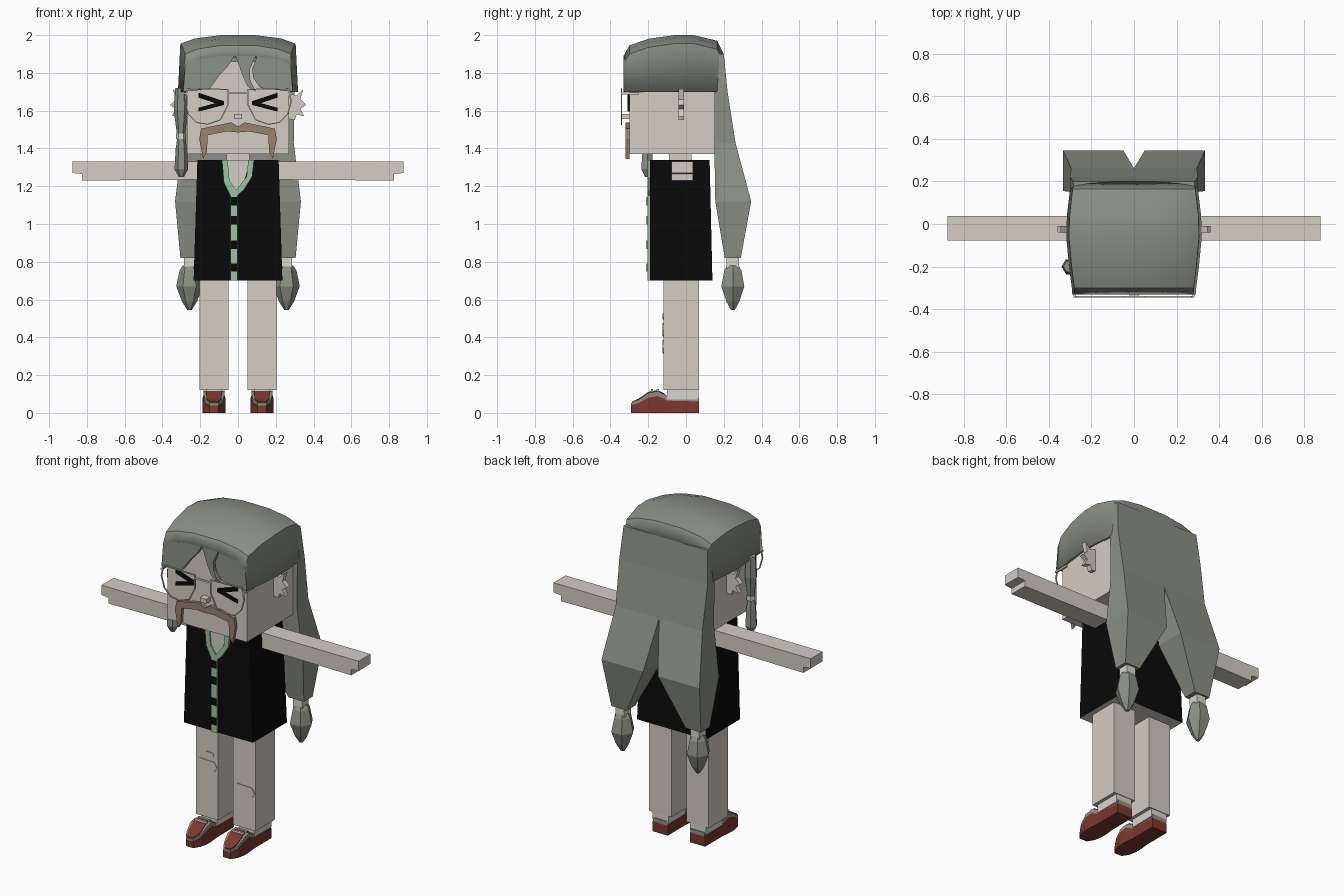
import bpy, bmesh, math
from mathutils import Vector

cube = bpy.data.objects.get("Cube")
if cube:
    bpy.data.objects.remove(cube, do_unlink=True)


def material(name, r, g, b):
    m = bpy.data.materials.new(name)
    m.use_nodes = True
    m.diffuse_color = (r, g, b, 1)
    node = next(n for n in m.node_tree.nodes if n.type == 'BSDF_PRINCIPLED')
    node.inputs["Base Color"].default_value = (r, g, b, 1)
    return m


SKIN = material("pale_skin", .66, .61, .55)
HAIR = material("grey_green_hair", .26, .283, .242)
BLACK = material("black", .003, .003, .003)
GREEN = material("green_trim", .30, .58, .33)
BROWN = material("brown_moustache", .33, .216, .15)
RED = material("red_shoe", .205, .038, .027)
WHITE = material("off_white", .68, .67, .62)


def build(name, bm, *mats):
    bmesh.ops.recalc_face_normals(bm, faces=bm.faces)
    me = bpy.data.meshes.new(name)
    bm.to_mesh(me)
    bm.free()
    for m in mats:
        me.materials.append(m)
    ob = bpy.data.objects.new(name, me)
    bpy.context.collection.objects.link(ob)
    return ob


def loft(name, rings, *mats, closed=True, caps=True):
    """Skin a list of equal-length point rings."""
    bm = bmesh.new()
    rows = [[bm.verts.new(p) for p in ring] for ring in rings]
    n = len(rows[0])
    for a, b in zip(rows, rows[1:]):
        for i in range(n if closed else n - 1):
            j = (i + 1) % n
            bm.faces.new((a[i], a[j], b[j], b[i]))
    if caps:
        bm.faces.new(rows[0])
        bm.faces.new(rows[-1])
    return build(name, bm, *mats)


def rect(x0, x1, y0, y1, z):
    return [(x0, y0, z), (x1, y0, z), (x1, y1, z), (x0, y1, z)]


def box(name, x, y, z, mat):
    return loft(name, [rect(*x, *y, h) for h in z], mat)


def plate(name, pts, y0, y1, mat):
    """Extrude an x-z outline from y0 to y1."""
    return loft(name, [[(x, y, z) for x, z in pts] for y in (y0, y1)], mat)


def spindle(name, x, y, rings, mat, sides=6):
    """Stack polygon rings given as (z, radius)."""
    turn = [2 * math.pi * i / sides for i in range(sides)]
    return loft(name, [[(x + r * math.cos(a), y + r * math.sin(a), z) for a in turn]
                       for z, r in rings], mat)


def flip(pts, s):
    return [(s * x, z) for x, z in pts]


# Head, neck and nose
box("head", (-.27, .27), (-.30, .15), (1.37, 1.86), SKIN)
box("neck", (-.06, .06), (-.09, .03), (1.30, 1.38), SKIN)
box("nose", (-.022, .022), (-.34, -.30), (1.555, 1.582), SKIN)

# Vest with a pale underside
vest = loft("vest", [rect(-.235, .235, -.19, .14, .70),
                     rect(-.215, .215, -.19, .125, 1.34)], BLACK, SKIN)
for f in vest.data.polygons:
    f.material_index = int(f.normal.z < -.9)

# Neckline, trim and buttons
plate("chest", [(-.065, 1.34), (.065, 1.34), (.03, 1.22), (-.01, 1.17), (-.05, 1.22)],
      -.195, -.187, SKIN)
plate("collar_right", [(-.085, 1.34), (-.055, 1.34), (-.045, 1.23), (-.01, 1.18),
                       (-.015, 1.14), (-.04, 1.15), (-.075, 1.22)], -.203, -.187, GREEN)
plate("collar_left", [(.085, 1.34), (.055, 1.34), (.045, 1.25), (-.01, 1.18),
                      (-.015, 1.14), (.03, 1.18), (.075, 1.25)], -.203, -.187, GREEN)
box("placket", (-.04, -.002), (-.203, -.187), (.70, 1.15), GREEN)
for i, z in enumerate((1.12, 1.02, .89, .77)):
    box(f"button_{i}", (-.037, -.005), (-.208, -.2), (z - .022, z + .022), BLACK)

# Moustache
half = [(0, 1.515), (.035, 1.538), (.195, 1.505), (.205, 1.45), (.185, 1.345),
        (.165, 1.38), (.16, 1.47), (.06, 1.49), (0, 1.485)]
plate("moustache", half + flip(half[-2:0:-1], -1), -.32, -.30, BROWN)

for s, side in ((-1, "right"), (1, "left")):
    # Squinting eyes
    plate("eye_" + side, flip([(.21, 1.695), (.075, 1.65), (.075, 1.63), (.21, 1.595),
                               (.21, 1.615), (.12, 1.64), (.21, 1.67)], s), -.309, -.30, BLACK)

    # Glasses rims and temples
    lens = [Vector(p) for p in ((.05, 1.715), (.27, 1.72), (.285, 1.65), (.265, 1.58),
                                (.22, 1.535), (.16, 1.525), (.09, 1.55), (.05, 1.63))]
    mid = sum(lens, Vector((0, 0))) / len(lens)
    inner = [mid + (p - mid) * .94 for p in lens]
    section = [(lens, -.345), (inner, -.345), (inner, -.338), (lens, -.338), (lens, -.345)]
    rim = loft("glasses_rim_" + side, [[(s * p.x, y, p.y) for p in pts] for pts, y in section],
               WHITE, caps=False)
    box("glasses_temple_" + side, (s * .285, s * .275), (-.345, -.25), (1.685, 1.695), WHITE)

    # Jagged ears
    plate("ear_" + side, flip([(.25, 1.70), (.31, 1.68), (.345, 1.715), (.33, 1.66), (.36, 1.63),
                               (.33, 1.61), (.35, 1.57), (.31, 1.58), (.30, 1.55), (.25, 1.56)], s),
          -.04, -.01, SKIN)

    # Arm, with a notch below the fingertips
    plate("arm_" + side, flip([(.20, 1.33), (.875, 1.33), (.875, 1.27), (.825, 1.265),
                               (.825, 1.23), (.20, 1.235)], s), -.078, .038, SKIN)

    # Leg and sock
    c = s * .127
    box("leg_" + side, (c - .076, c + .076), (-.12, .07), (.12, .72), SKIN)
    box("sock_" + side, (c - .055, c + .055), (-.10, .066), (.07, .122), WHITE)

    # Shoe: cross-sections from heel to toe as (y, width, sole top, upper top)
    shape = [(.07, .052, .06, .085), (-.10, .052, .065, .092), (-.15, .058, .09, .115),
             (-.20, .06, .08, .105), (-.25, .05, .052, .07), (-.29, .025, .04, .052)]
    for name, lo, hi, w, mat in (("sole_", None, 2, 1, RED), ("upper_", 2, 3, .94, HAIR)):
        loft(name + side, [[(c - r[1] * w, r[0], r[lo] if lo else 0),
                            (c + r[1] * w, r[0], r[lo] if lo else 0),
                            (c + r[1] * w, r[0], r[hi]), (c - r[1] * w, r[0], r[hi])]
                           for r in shape], mat)
    loft("toe_cap_" + side, [[(c - w, y, z), (c + w, y, z), (c + w, y, z + .008), (c - w, y, z + .008)]
                             for y, w, z in ((-.11, .025, .092), (-.15, .03, .113),
                                             (-.20, .042, .103), (-.25, .038, .068),
                                             (-.285, .02, .052))], RED)
    for y in (-.15, -.18):
        box("lace_" + side, (c - .04, c + .04), (y - .006, y + .006), (.112, .126), WHITE)

    # Long back hair, one half per side, parted at the bottom
    rows = [(1.90, 0, .285, .15, .20), (1.70, 0, .30, .15, .22), (1.43, 0, .295, .15, .262),
            (1.12, .05, .333, .155, .345), (.82, .20, .305, .205, .29)]
    loft("back_hair_" + side, [rect(s * a, s * b, y0, y1, z) for z, a, b, y0, y1 in rows], HAIR)
    box("hair_band_" + side, (s * .225, s * .285), (.215, .28), (.765, .82), WHITE)
    spindle("hair_tail_" + side, s * .257, .248,
            [(.78, .035), (.755, .052), (.67, .07), (.59, .04), (.545, .012)], HAIR)

# Glasses bridge
plate("glasses_bridge", [(-.055, 1.70), (.055, 1.70), (.055, 1.69), (-.055, 1.69)],
      -.345, -.338, WHITE)

# Hair cap: arched sections from front to back as (y, top, half width)
arches = [(-.33, 1.89, .29), (-.30, 1.945, .292), (-.20, 1.98, .305), (-.06, 2.0, .318),
          (.04, 2.0, .315), (.165, 1.97, .30), (.20, 1.90, .288)]
cap = loft("hair_cap", [[(-w, y, 1.70), (-w * .96, y, t - .045), (-w * .72, y, t - .018), (-.09, y, t),
                         (.09, y, t), (w * .72, y, t - .018), (w * .96, y, t - .045), (w, y, 1.70)]
                        for y, t, w in arches], HAIR, closed=False, caps=False)
solid = cap.modifiers.new("thickness", 'SOLIDIFY')
solid.thickness = .02
solid.offset = -1
for f in cap.data.polygons:
    f.use_smooth = True
bpy.context.view_layer.objects.active = cap
cap.select_set(True)
bpy.ops.object.shade_smooth_by_angle(angle=math.radians(25))
cap.select_set(False)

# Fringe locks
plate("fringe_right", [(-.278, 1.845), (-.21, 1.872), (-.09, 1.89), (-.02, 1.89), (-.05, 1.84),
                       (-.10, 1.785), (-.15, 1.715), (-.29, 1.70)], -.33, -.302, HAIR)
plate("fringe_middle", [(-.012, 1.89), (.095, 1.89), (.062, 1.82), (.065, 1.76), (.095, 1.70),
                        (.05, 1.73), (.022, 1.79)], -.33, -.302, HAIR)
plate("fringe_left", [(.10, 1.888), (.21, 1.872), (.278, 1.845), (.29, 1.70), (.12, 1.72),
                      (.082, 1.77), (.075, 1.82)], -.33, -.302, HAIR)

# Single tied lock beside the face
spindle("side_lock", -.302, -.20, [(1.72, .03), (1.60, .038), (1.48, .022)], HAIR)
spindle("side_lock_band", -.302, -.20, [(1.48, .026), (1.45, .026)], WHITE)
spindle("side_lock_tip", -.30, -.205, [(1.45, .022), (1.40, .03), (1.29, .036), (1.25, .014)], HAIR)

# Knee patches
patch = [(-.07, .01), (-.05, .035), (.05, .03), (.07, .0), (.05, -.03), (-.04, -.035)]
for x, z, k in ((-.127, .44, 1), (-.11, .51, .45), (.13, .35, 1)):
    plate("knee_patch", [(x + k * a, z + k * b) for a, b in patch], -.124, -.118, SKIN)
